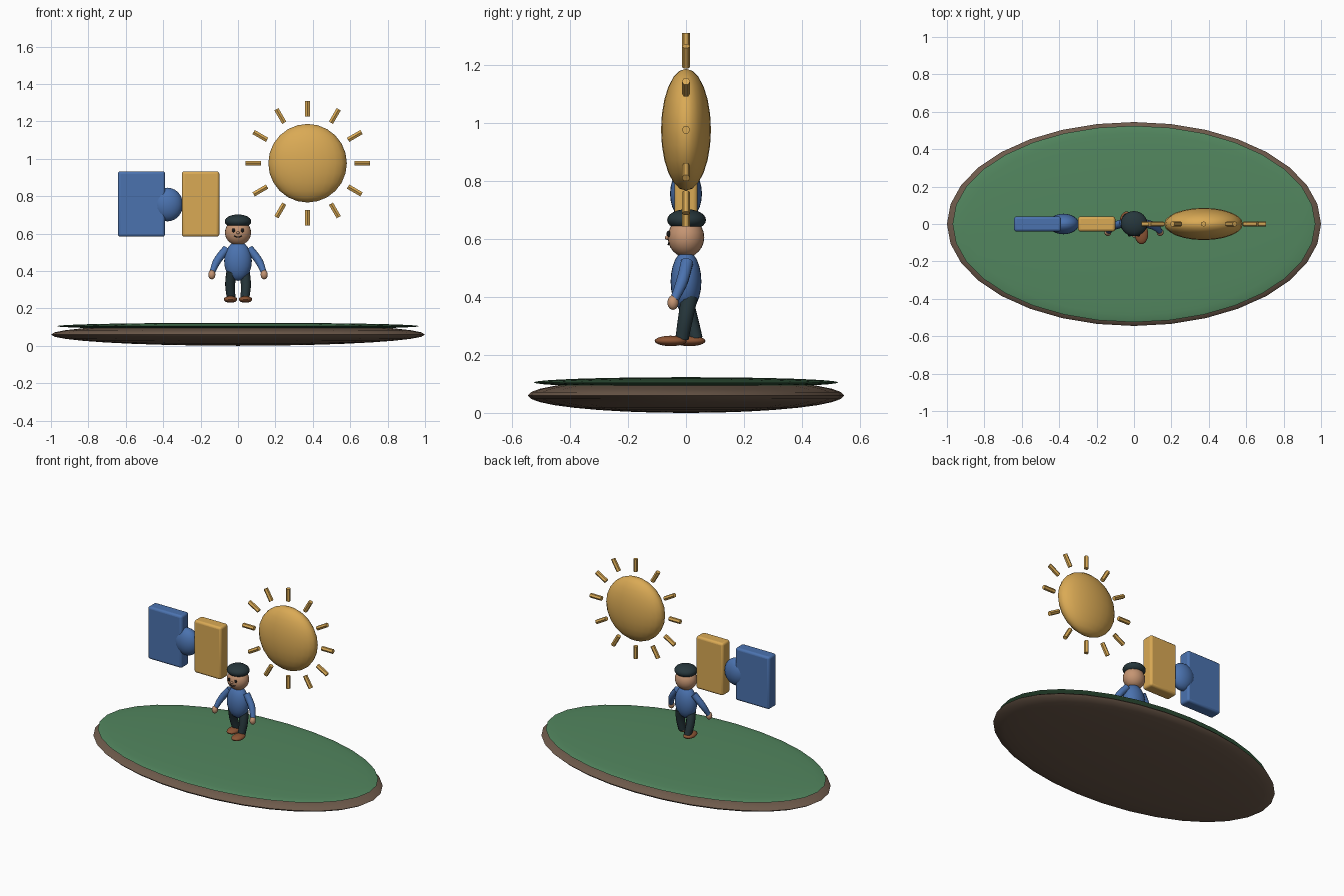
import bpy
import math

if "Cube" in bpy.data.objects:
    bpy.data.objects.remove(bpy.data.objects["Cube"])


def material(name, rgb):
    m = bpy.data.materials.new(name)
    m.diffuse_color = (*rgb, 1)
    m.use_nodes = True
    m.node_tree.nodes["Principled BSDF"].inputs["Base Color"].default_value = m.diffuse_color
    return m


GOLD = material("gold", (0.70, 0.40, 0.09))
BLUE = material("blue", (0.07, 0.17, 0.43))
GREEN = material("green", (0.085, 0.24, 0.114))
BROWN = material("brown", (0.155, 0.102, 0.07))
DARK = material("dark", (0.02, 0.038, 0.045))
SKIN = material("skin", (0.56, 0.30, 0.17))
SHOE = material("shoe", (0.26, 0.09, 0.035))
INK = material("ink", (0.01, 0.01, 0.01))


def finish(name, mat, angle=40):
    o = bpy.context.object
    o.name = name
    o.data.materials.append(mat)
    bpy.ops.object.transform_apply(location=False, rotation=False, scale=True)
    bpy.ops.object.shade_smooth_by_angle(angle=math.radians(angle))
    return o


def ellipsoid(name, loc, radii, mat, seg=24, rings=12):
    bpy.ops.mesh.primitive_uv_sphere_add(segments=seg, ring_count=rings, radius=1, location=loc)
    bpy.context.object.scale = radii
    return finish(name, mat)


def block(name, loc, size, mat, bevel=0.014):
    bpy.ops.mesh.primitive_cube_add(size=1, location=loc)
    bpy.context.object.scale = size
    o = finish(name, mat)
    b = o.modifiers.new("bevel", 'BEVEL')
    b.width = bevel
    b.segments = 3


def tube(name, pts, radii, mat):
    cu = bpy.data.curves.new(name, 'CURVE')
    cu.dimensions = '3D'
    cu.bevel_depth = 1
    cu.bevel_resolution = 3
    cu.resolution_u = 6
    cu.use_fill_caps = True
    s = cu.splines.new('BEZIER')
    s.bezier_points.add(len(pts) - 1)
    for p, co, r in zip(s.bezier_points, pts, radii):
        p.co = co
        p.radius = r
        p.handle_left_type = p.handle_right_type = 'AUTO'
    o = bpy.data.objects.new(name, cu)
    bpy.context.collection.objects.link(o)
    bpy.ops.object.select_all(action='DESELECT')
    bpy.context.view_layer.objects.active = o
    o.select_set(True)
    bpy.ops.object.convert(target='MESH')
    return finish(name, mat, 50)


# ground disc: soil with a thin grass layer
ellipsoid("soil", (0, 0, 0.06), (1.0, 0.545, 0.06), BROWN, 32, 16)
ellipsoid("grass", (0, 0, 0.105), (0.97, 0.525, 0.018), GREEN, 32, 16)

# sun with twelve rays
SX, SZ = 0.372, 0.976
ellipsoid("sun", (SX, 0, SZ), (0.21, 0.086, 0.21), GOLD, 24, 12)
for i in range(12):
    a = math.tau * i / 12
    bpy.ops.mesh.primitive_cylinder_add(
        vertices=6, radius=0.0145, depth=0.083, rotation=(0, a, 0),
        location=(SX + 0.2915 * math.sin(a), 0, SZ + 0.2915 * math.cos(a)))
    finish(f"sun_ray_{i + 1}", GOLD)

# floating blocks with a rounded knob
block("blue_block", (-0.516, 0, 0.758), (0.252, 0.08, 0.35), BLUE)
block("gold_block", (-0.20, 0, 0.758), (0.20, 0.08, 0.35), GOLD)
ellipsoid("knob", (-0.377, 0, 0.755), (0.083, 0.055, 0.09), BLUE)

# figure: body, head and cap
ellipsoid("torso", (0, 0, 0.453), (0.074, 0.053, 0.106), BLUE)
ellipsoid("head", (0, 0, 0.605), (0.07, 0.063, 0.068), SKIN)
ellipsoid("cap", (0, 0.002, 0.665), (0.071, 0.067, 0.037), DARK)

# face
for side, label in ((-1, "left"), (1, "right")):
    ellipsoid(f"{label}_eye", (side * 0.024, -0.06, 0.617), (0.008, 0.007, 0.011), INK, 12, 8)
ellipsoid("nose", (0, -0.064, 0.604), (0.008, 0.009, 0.008), SKIN, 12, 8)
tube("smile", [(-0.02, -0.058, 0.588), (0, -0.061, 0.58), (0.02, -0.058, 0.588)],
     [0.0025] * 3, INK)

# limbs: mirrored arms, legs in a walking pose
for side, label in ((-1, "left"), (1, "right")):
    tube(f"{label}_arm",
         [(side * 0.06, 0.004, 0.52), (side * 0.112, -0.014, 0.452), (side * 0.139, -0.04, 0.39)],
         [0.022, 0.021, 0.015], BLUE)
    ellipsoid(f"{label}_hand", (side * 0.14, -0.045, 0.38), (0.019, 0.019, 0.025), SKIN, 16, 10)
    hip, ankle, foot = (0.012, -0.014, -0.053) if side > 0 else (-0.008, 0.034, 0.012)
    tube(f"{label}_leg",
         [(side * 0.032, hip, 0.40), (side * 0.042, (hip + ankle) / 2, 0.33),
          (side * 0.037, ankle, 0.255)],
         [0.03, 0.027, 0.024], DARK)
    ellipsoid(f"{label}_shoe", (side * 0.04, foot, 0.248), (0.036, 0.055, 0.018), SHOE)
